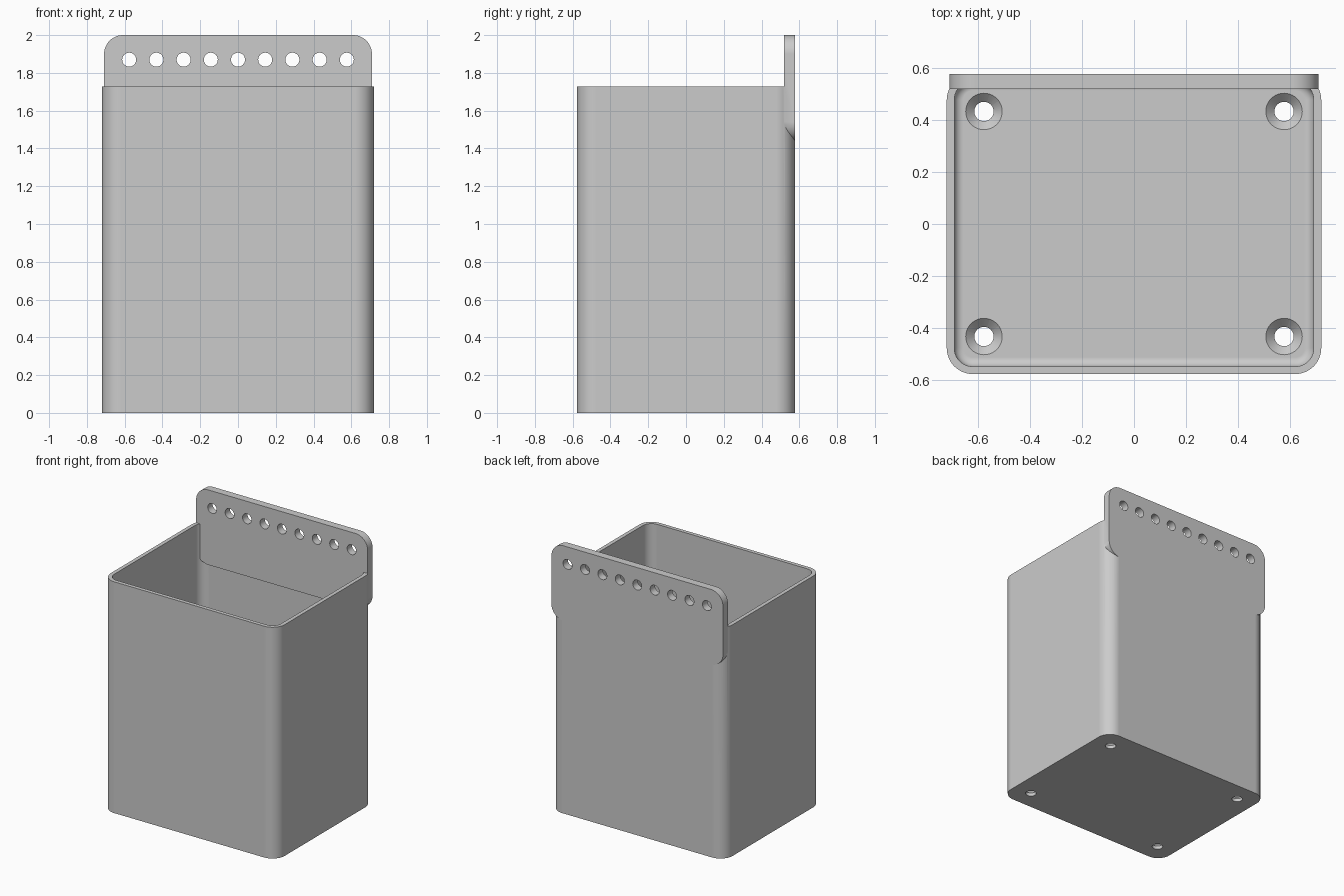
import bpy
import bmesh
from math import cos, sin, pi, radians
from mathutils import Matrix, Vector

if "Cube" in bpy.data.objects:
    bpy.data.objects.remove(bpy.data.objects["Cube"], do_unlink=True)

# Main sizes
HALF_X, HALF_Y, HEIGHT = 0.719, 0.576, 1.728
WALL, FLOOR, PITCH = 0.029, 0.058, 0.144
HOLE = 0.037

grey = bpy.data.materials.new("plain grey")
grey.use_nodes = True
grey.diffuse_color = (0.6, 0.6, 0.6, 1)
grey.node_tree.nodes["Principled BSDF"].inputs["Base Color"].default_value = (0.6, 0.6, 0.6, 1)


def finish(name, bm):
    bmesh.ops.recalc_face_normals(bm, faces=bm.faces)
    mesh = bpy.data.meshes.new(name)
    bm.to_mesh(mesh)
    bm.free()
    mesh.materials.append(grey)
    obj = bpy.data.objects.new(name, mesh)
    bpy.context.collection.objects.link(obj)
    return obj


def rounded_block(name, hx, hy, radius, low, high, matrix=None, fillet=0):
    """Rounded rectangle raised from low to high, with an optional bottom fillet."""
    bm = bmesh.new()
    steps = 12
    ring = []
    for i, (sx, sy) in enumerate([(1, 1), (-1, 1), (-1, -1), (1, -1)]):
        for k in range(steps + 1):
            a = (i + k / steps) * pi / 2
            ring.append(bm.verts.new((sx * (hx - radius) + radius * cos(a),
                                      sy * (hy - radius) + radius * sin(a), low)))
    base = bm.faces.new(ring)
    raised = bmesh.ops.extrude_face_region(bm, geom=[base], use_keep_orig=True)
    tops = [v for v in raised["geom"] if isinstance(v, bmesh.types.BMVert)]
    bmesh.ops.translate(bm, verts=tops, vec=Vector((0, 0, high - low)))
    if fillet:
        bmesh.ops.bevel(bm, geom=list(base.edges), offset=fillet, segments=6,
                        profile=0.5, affect='EDGES')
    if matrix:
        bm.transform(matrix)
    return finish(name, bm)


def cone(name, r1, r2, depth, matrix):
    bm = bmesh.new()
    bmesh.ops.create_cone(bm, cap_ends=True, segments=40, radius1=r1, radius2=r2,
                          depth=depth, matrix=matrix)
    return finish(name, bm)


def combine(target, tool, operation):
    mod = target.modifiers.new("combine", 'BOOLEAN')
    mod.operation, mod.solver, mod.object = operation, 'EXACT', tool
    bpy.ops.object.select_all(action='DESELECT')
    bpy.context.view_layer.objects.active = target
    target.select_set(True)
    bpy.ops.object.modifier_apply(modifier=mod.name)
    bpy.data.objects.remove(tool, do_unlink=True)


# Open bin with a filleted floor
bin_body = rounded_block("hanging_bin", HALF_X, HALF_Y, 0.1, 0, HEIGHT)
cavity = rounded_block("cavity", HALF_X - WALL, HALF_Y - WALL, 0.071, FLOOR, HEIGHT + 0.2,
                       fillet=0.035)
combine(bin_body, cavity, 'DIFFERENCE')

# Rounded hanging plate, flush with the back
upright = Matrix.Translation((0, 0, 1.72)) @ Matrix.Rotation(pi / 2, 4, 'X')
plate = rounded_block("hanging_plate", 0.709, 0.28, 0.1, -HALF_Y, -HALF_Y + 2 * WALL, upright)
combine(bin_body, plate, 'UNION')

# Row of holes through the plate
for i in range(-4, 5):
    place = Matrix.Translation((i * PITCH, HALF_Y - WALL, 1.87)) @ Matrix.Rotation(pi / 2, 4, 'X')
    combine(bin_body, cone("plate_hole", HOLE, HOLE, 0.2, place), 'DIFFERENCE')

# Countersunk screw holes in the floor
for sx in (-1, 1):
    for sy in (-1, 1):
        x, y = sx * 4 * PITCH, sy * 3 * PITCH
        shaft = cone("screw_hole", HOLE, HOLE, 0.3, Matrix.Translation((x, y, 0)))
        combine(bin_body, shaft, 'DIFFERENCE')
        sink = cone("countersink", HOLE - 0.005, 0.08, 0.048,
                    Matrix.Translation((x, y, FLOOR + 0.01 - 0.024)))
        combine(bin_body, sink, 'DIFFERENCE')

# Smooth rounded corners, crisp edges
bpy.ops.object.select_all(action='DESELECT')
bin_body.select_set(True)
bpy.context.view_layer.objects.active = bin_body
bpy.ops.object.shade_smooth_by_angle(angle=radians(30))
normals = bin_body.modifiers.new("even_shading", 'WEIGHTED_NORMAL')
normals.keep_sharp = True
